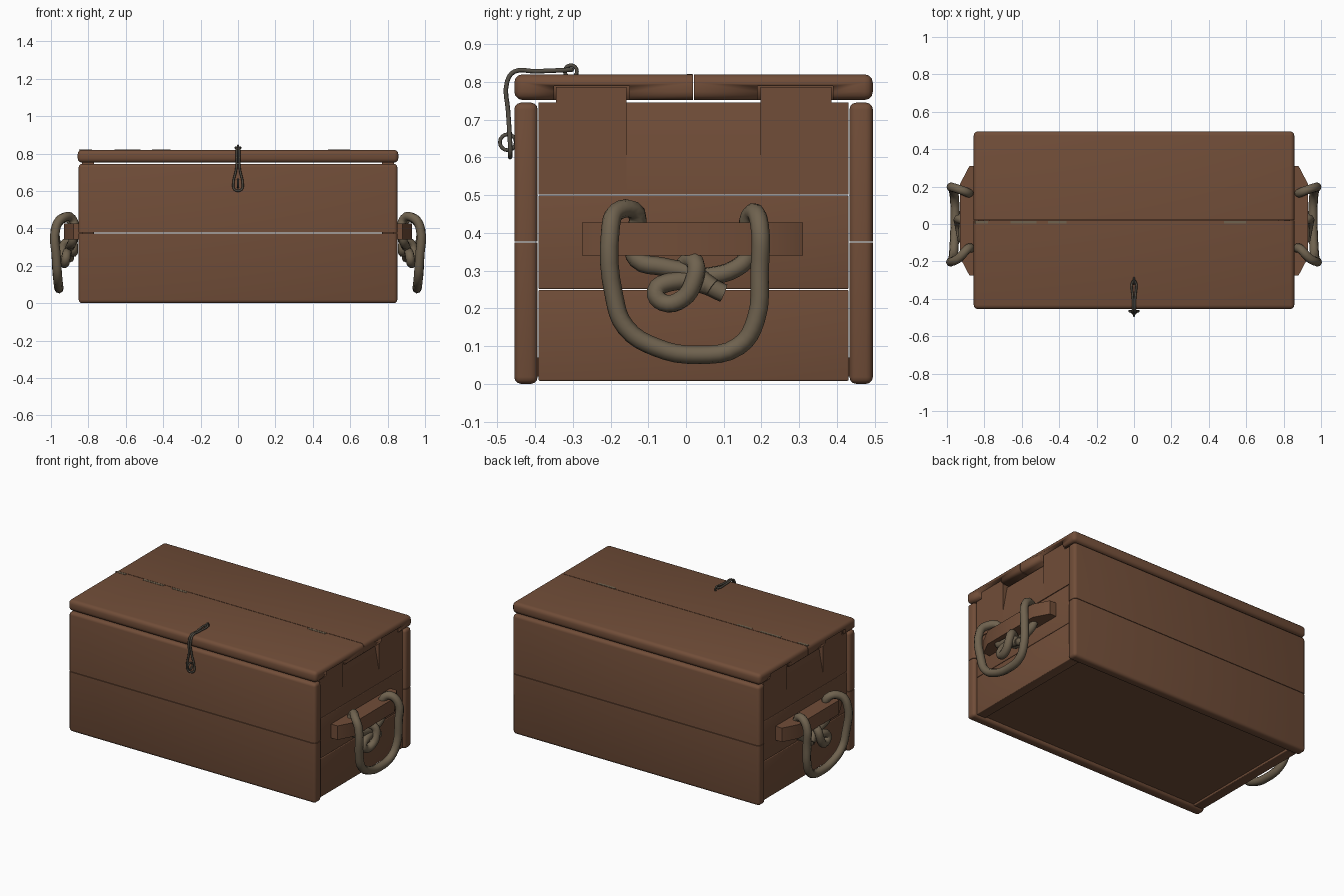
import bpy, bmesh, math

if "Cube" in bpy.data.objects:
    bpy.data.objects.remove(bpy.data.objects["Cube"])


def material(name, rgb):
    m = bpy.data.materials.new(name)
    m.diffuse_color = (*rgb, 1)
    m.use_nodes = True
    m.node_tree.nodes["Principled BSDF"].inputs["Base Color"].default_value = m.diffuse_color
    return m


WOOD = material("brown_wood", (0.165, 0.075, 0.040))
ROPE = material("tan_rope", (0.160, 0.123, 0.078))
IRON = material("dark_iron", (0.085, 0.075, 0.058))


def activate(ob):
    bpy.ops.object.select_all(action='DESELECT')
    ob.select_set(True)
    bpy.context.view_layer.objects.active = ob


def finish(bm, name, mat):
    bmesh.ops.recalc_face_normals(bm, faces=bm.faces)
    me = bpy.data.meshes.new(name)
    bm.to_mesh(me)
    bm.free()
    me.materials.append(mat)
    ob = bpy.data.objects.new(name, me)
    bpy.context.collection.objects.link(ob)
    activate(ob)
    bpy.ops.object.shade_smooth_by_angle(angle=math.radians(35))
    return ob


def box(name, x, y, z, mat=WOOD, bevel=0.0, seam=None):
    """Box from ranges; seam = (axis, value) of a plane whose edges stay sharp."""
    bm = bmesh.new()
    bmesh.ops.create_cube(bm, size=1)
    for v in bm.verts:
        v.co = [r[0] if c < 0 else r[1] for c, r in zip(v.co, (x, y, z))]
    if bevel:
        edges = [e for e in bm.edges if not seam or
                 not all(abs(v.co[seam[0]] - seam[1]) < 1e-4 for v in e.verts)]
        bmesh.ops.bevel(bm, geom=edges, offset=bevel, segments=3, profile=0.5,
                        affect='EDGES', clamp_overlap=True)
    return finish(bm, name, mat)


def prism(name, pts, lo, hi, place, mat=WOOD):
    """Extrude a 2D outline between lo and hi; place maps (a, b, depth) to xyz."""
    bm = bmesh.new()
    rings = [[bm.verts.new(place(a, b, d)) for a, b in pts] for d in (lo, hi)]
    bm.faces.new(rings[0])
    bm.faces.new(rings[1])
    for i in range(len(pts)):
        j = (i + 1) % len(pts)
        bm.faces.new((rings[0][i], rings[0][j], rings[1][j], rings[1][i]))
    return finish(bm, name, mat)


def tube(name, pts, radius, mat, closed=False, res=4):
    cu = bpy.data.curves.new(name, 'CURVE')
    cu.dimensions = '3D'
    cu.bevel_depth = radius
    cu.bevel_resolution = 2
    cu.resolution_u = res
    cu.use_fill_caps = True
    sp = cu.splines.new('BEZIER')
    sp.bezier_points.add(len(pts) - 1)
    sp.use_cyclic_u = closed
    for bp, p in zip(sp.bezier_points, pts):
        bp.co = p
        bp.handle_left_type = bp.handle_right_type = 'AUTO'
    cu.materials.append(mat)
    ob = bpy.data.objects.new(name, cu)
    bpy.context.collection.objects.link(ob)
    activate(ob)
    bpy.ops.object.convert(target='MESH')
    bpy.ops.object.shade_smooth_by_angle(angle=math.radians(50))


# front and back walls, two boards each
for side, y in (("front", (-0.455, -0.393)), ("back", (0.433, 0.495))):
    box(side + "_lower_board", (-0.852, 0.852), y, (0, 0.374), bevel=0.018, seam=(2, 0.374))
    box(side + "_upper_board", (-0.852, 0.852), y, (0.377, 0.745), bevel=0.018, seam=(2, 0.377))

# floor
box("floor", (-0.78, 0.78), (-0.395, 0.435), (0.02, 0.07))

# lid boards with notches for the end tabs
for side, y, seam in (("front", (-0.455, 0.018), 0.018), ("back", (0.021, 0.495), 0.021)):
    lid = box("lid_" + side + "_board", (-0.857, 0.857), y, (0.752, 0.82),
              bevel=0.022, seam=(1, seam))
    ny = (-0.35, -0.15) if side == "front" else (0.19, 0.39)
    for s in (-1, 1):
        cut = box("notch_cutter", sorted((s * 0.76, s * 0.9)), ny, (0.7, 0.789))
        cut.hide_render = True
        activate(lid)
        mod = lid.modifiers.new("notch", 'BOOLEAN')
        mod.operation = 'DIFFERENCE'
        mod.solver = 'EXACT'
        mod.object = cut
        bpy.ops.object.modifier_apply(modifier=mod.name)
        bpy.data.objects.remove(cut)

# worn strips along the lid seam
for x in ((-0.66, -0.52), (-0.46, -0.36), (0.48, 0.60), (-0.85, -0.78)):
    box("worn_strip", x, (0.002, 0.017), (0.816, 0.8215), mat=ROPE)

# rope handle path as (y, z, distance out)
rope = [(.10, .24, .90), (.04, .265, .905), (-.04, .27, .915), (-.08, .245, .92),
        (-.06, .215, .925), (-.01, .225, .935), (.02, .27, .94), (.025, .32, .925),
        (.0, .32, .885), (-.01, .28, .88), (.06, .285, .885), (.13, .305, .885),
        (.165, .34, .88), (.165, .43, .885), (.18, .455, .92), (.195, .42, .968),
        (.195, .30, .972), (.185, .17, .968), (.14, .10, .96), (.03, .077, .957),
        (-.08, .097, .96), (-.16, .15, .965), (-.19, .23, .97), (-.20, .41, .972),
        (-.185, .455, .94), (-.13, .45, .885), (-.14, .38, .875), (-.13, .33, .885),
        (-.06, .31, .895), (.02, .29, .90), (.07, .255, .91)]

for s, side in ((-1, "left"), (1, "right")):
    # end wall boards
    xr = sorted((s * 0.77, s * 0.835))
    box(side + "_end_low_board", xr, (-0.391, 0.431), (0.008, 0.249), bevel=0.004)
    box(side + "_end_mid_board", xr, (-0.391, 0.431), (0.251, 0.499), bevel=0.004)

    # top board: two tabbed sides and a sloped finger grip between them
    def along_x(a, b, d):
        return (s * d, a, b)

    def along_y(a, b, d):
        return (s * a, d, b)

    def along_z(a, b, d):
        return (s * a, b, d)

    for end, y0, yt, y1 in (("front", -0.391, -0.345, -0.157), ("back", 0.431, 0.385, 0.197)):
        prism(f"{side}_end_{end}_tab", [(y0, .501), (y1, .501), (y1, .786), (yt, .786),
                                        (yt, .745), (y0, .745)], 0.77, 0.835, along_x)
    prism(side + "_end_grip", [(.77, .501), (.835, .501), (.835, .585), (.805, .745), (.77, .745)],
          -0.157, 0.197, along_y)
    # wooden cleat and knotted rope handle
    prism(side + "_cleat", [(.82, -.275), (.88, -.275), (.93, -.18), (.93, .215), (.88, .31),
                            (.82, .31)], 0.34, 0.427, along_z)
    tube(side + "_rope_handle", [(s * x, y, z) for y, z, x in rope], 0.0245, ROPE)

# lid cord loop hooked over a staple on the front
half = [(.006, -.305, .832), (.006, -.40, .828), (.006, -.455, .827), (.007, -.474, .80),
        (.009, -.471, .72), (.025, -.466, .635), (.018, -.466, .607)]
tube("latch_cord", half + [(-x, y, z) for x, y, z in reversed(half)], 0.006, IRON, closed=True)
for name, cy, cz, r in (("lid_staple", -.305, .828, .016), ("front_staple", -.472, .64, .021)):
    ring = [(0, cy + r * math.cos(k * math.pi / 4), cz + r * math.sin(k * math.pi / 4))
            for k in range(8)]
    tube(name, ring, 0.005, IRON, closed=True, res=2)
